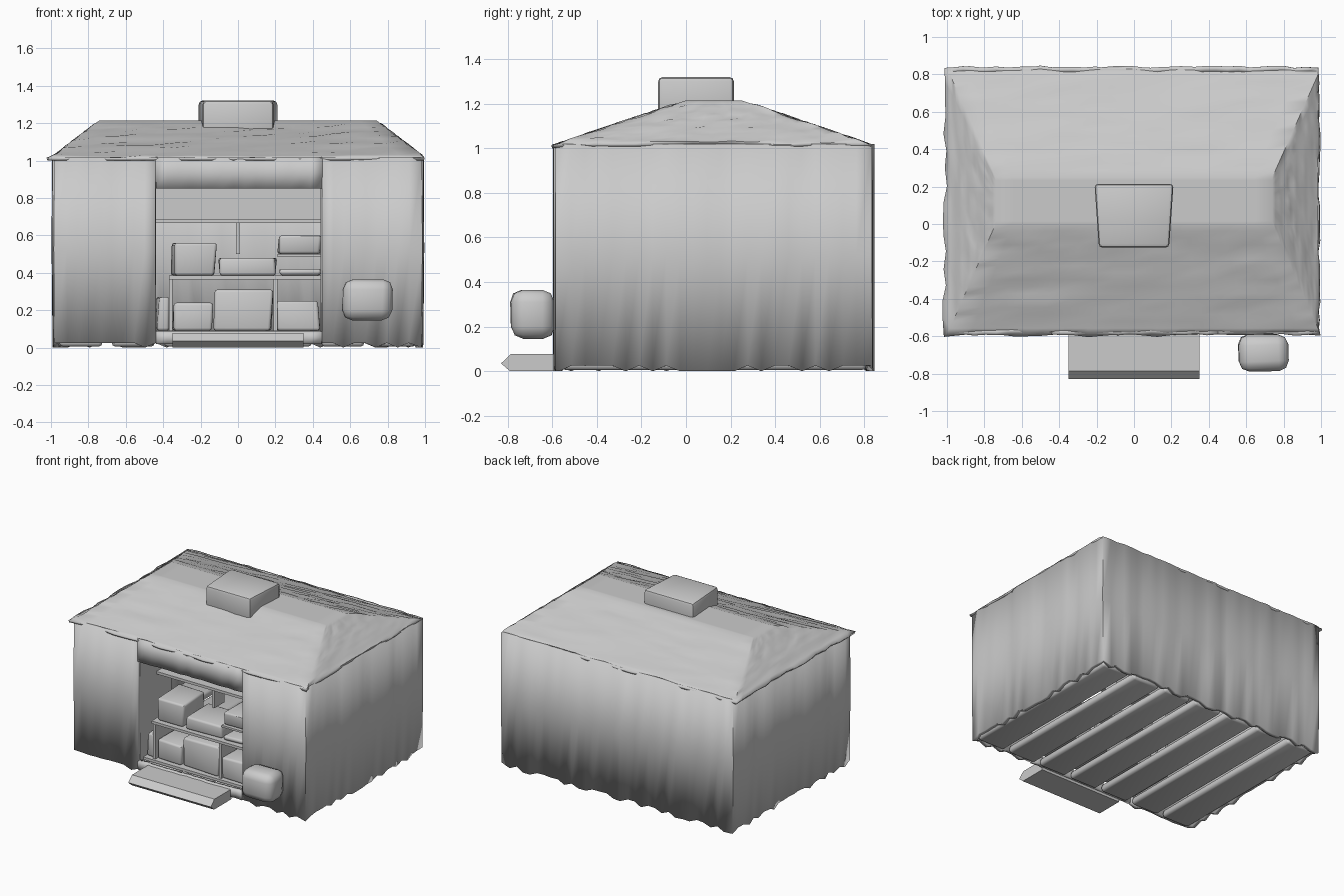
import bpy, bmesh, math, random
from mathutils import Vector

if "Cube" in bpy.data.objects:
    bpy.data.objects.remove(bpy.data.objects["Cube"])
random.seed(4)


def jit(a):
    return random.uniform(-a, a)


def finish(name, bm, angle=None):
    bmesh.ops.recalc_face_normals(bm, faces=bm.faces)
    me = bpy.data.meshes.new(name)
    bm.to_mesh(me)
    bm.free()
    ob = bpy.data.objects.new(name, me)
    bpy.context.collection.objects.link(ob)
    if angle:
        bpy.ops.object.select_all(action='DESELECT')
        ob.select_set(True)
        bpy.context.view_layer.objects.active = ob
        bpy.ops.object.shade_smooth_by_angle(angle=math.radians(angle))
    return ob


def box(name, x0, x1, y0, y1, z0, z1, bevel=0, segs=1, wobble=0, angle=None):
    bm = bmesh.new()
    bmesh.ops.create_cube(bm, size=1)
    for v in bm.verts:
        v.co = Vector(((x0 + x1) / 2 + v.co.x * (x1 - x0) + jit(wobble),
                       (y0 + y1) / 2 + v.co.y * (y1 - y0) + jit(wobble),
                       (z0 + z1) / 2 + v.co.z * (z1 - z0)))
    if bevel:
        bmesh.ops.bevel(bm, geom=bm.edges[:], offset=bevel, segments=segs,
                        profile=0.5, affect='EDGES')
    return finish(name, bm, angle)


def wall_strip(name, corners, z0, z1, ragged=0.0):
    # Upright planked sheet following a plan outline, with fluted columns
    pts = []
    for a, b in zip(corners, corners[1:]):
        a, b = Vector(a), Vector(b)
        n = max(1, round((b - a).length / 0.06))
        side = Vector(((b - a).y, -(b - a).x)).normalized()
        for i in range(n):
            pts.append(a.lerp(b, i / n) + (side * jit(0.007) if i else Vector((0, 0))))
    pts.append(Vector(corners[-1]))
    bm = bmesh.new()
    rows = []
    for p in pts:
        lo = z0 + random.choice((0, 1, 1)) * ragged
        rows.append([bm.verts.new((p.x * s, p.y, lo + (z1 - lo) * t))
                     for t, s in ((0, 0.995), (0.5, 1), (1, 0.998))])
    for a, b in zip(rows, rows[1:]):
        for i in range(2):
            bm.faces.new((a[i], b[i], b[i + 1], a[i + 1]))
    ob = finish(name, bm, 50)
    mod = ob.modifiers.new("thickness", 'SOLIDIFY')
    mod.thickness = 0.03
    mod.offset = 0
    return ob


# Walls around the doorway
F, B, W = -0.575, 0.825, 0.975
wall_strip("walls", [(0.45, F), (W, F), (W, B), (-W, B), (-W, F), (-0.44, F)], 0.0, 1.02, 0.025)
wall_strip("lintel", [(-0.44, F), (0.45, F)], 0.85, 1.02)
wall_strip("door_sill", [(-0.44, F), (0.45, F)], 0.02, 0.085)

# Hipped roof with a flat ridge strip
bm = bmesh.new()
low = [bm.verts.new(c) for c in ((-1, -0.595, 1.015), (1, -0.595, 1.015), (1, 0.835, 1.015), (-1, 0.835, 1.015))]
top = [bm.verts.new(c) for c in ((-0.74, 0, 1.215), (0.74, 0, 1.215), (0.74, 0.25, 1.215), (-0.74, 0.25, 1.215))]
for i in range(4):
    j = (i + 1) % 4
    bm.faces.new((low[i], low[j], top[j], top[i]))
bm.faces.new(top)
bmesh.ops.subdivide_edges(bm, edges=bm.edges[:], cuts=15, use_grid_fill=True)
for v in bm.verts:
    if v.co.z < 1.02:
        v.co.x += jit(0.012) if abs(v.co.x) < 0.99 else -abs(jit(0.025))
        v.co.y += jit(0.01)
    elif v.co.z < 1.2:
        v.co.z += jit(0.006)
roof = finish("roof", bm, 40)
mod = roof.modifiers.new("thickness", 'SOLIDIFY')
mod.thickness = 0.015

# Smoke vent, slightly narrower toward the front
vent = box("roof_vent", -0.21, 0.21, -0.125, 0.215, 1.12, 1.32, 0.02, 2, angle=40)
for v in vent.data.vertices:
    if v.co.y < 0:
        v.co.x *= 0.9

# Doorstep with a rounded nose
bm = bmesh.new()
prof = [(-0.58, 0.0), (-0.79, 0.0), (-0.83, 0.035), (-0.785, 0.078), (-0.58, 0.078)]
face = bm.faces.new([bm.verts.new((-0.35, y, z)) for y, z in prof])
ext = bmesh.ops.extrude_face_region(bm, geom=[face])
bmesh.ops.translate(bm, vec=(0.7, 0, 0), verts=[g for g in ext['geom'] if isinstance(g, bmesh.types.BMVert)])
finish("doorstep", bm, 30)

# Hanging lump beside the door
box("wall_lantern", 0.56, 0.83, -0.79, -0.59, 0.145, 0.365, 0.055, 2, 0.01, 60)

# Floor boards running front to back with gaps
n = 7
for i in range(n):
    x = -0.84 + 1.68 * i / (n - 1)
    box("floor_board", x - 0.115, x + 0.115, -0.56, 0.81, 0.005, 0.06, 0.02, 2, angle=60)

# Counter, shelf and dividers inside the doorway
box("counter_shelf", -0.37, 0.45, -0.52, -0.18, 0.365, 0.385)
box("upper_shelf", -0.45, 0.45, -0.36, -0.18, 0.665, 0.685)
box("upper_panel", -0.45, 0.45, -0.2, -0.18, 0.685, 0.86)
box("lower_shelf", -0.45, 0.45, -0.52, -0.18, 0.07, 0.09)
for x in (-0.36, 0.2):
    box("shelf_divider", x - 0.01, x + 0.01, -0.5, -0.18, 0.09, 0.37)
for x in (-0.45, 0.45):
    box("shelf_side", x - 0.01, x + 0.01, -0.56, -0.18, 0.07, 0.86)
box("shelf_bracket", -0.01, 0.01, -0.3, -0.18, 0.5, 0.67)

# Goods on the shelves: x0, x1, z0, z1
goods = [(-0.35, -0.12, 0.385, 0.56), (-0.1, 0.2, 0.385, 0.48), (0.22, 0.44, 0.5, 0.6),
         (0.22, 0.44, 0.385, 0.42), (-0.35, -0.14, 0.09, 0.24), (-0.12, 0.18, 0.09, 0.31),
         (0.21, 0.43, 0.09, 0.25), (-0.43, -0.37, 0.09, 0.27)]
for x0, x1, z0, z1 in goods:
    box("goods", x0, x1, -0.49, -0.22, z0, z1, 0.015, 2, 0.012, 50)
box("goods_stand", 0.21, 0.44, -0.5, -0.2, 0.485, 0.5)
